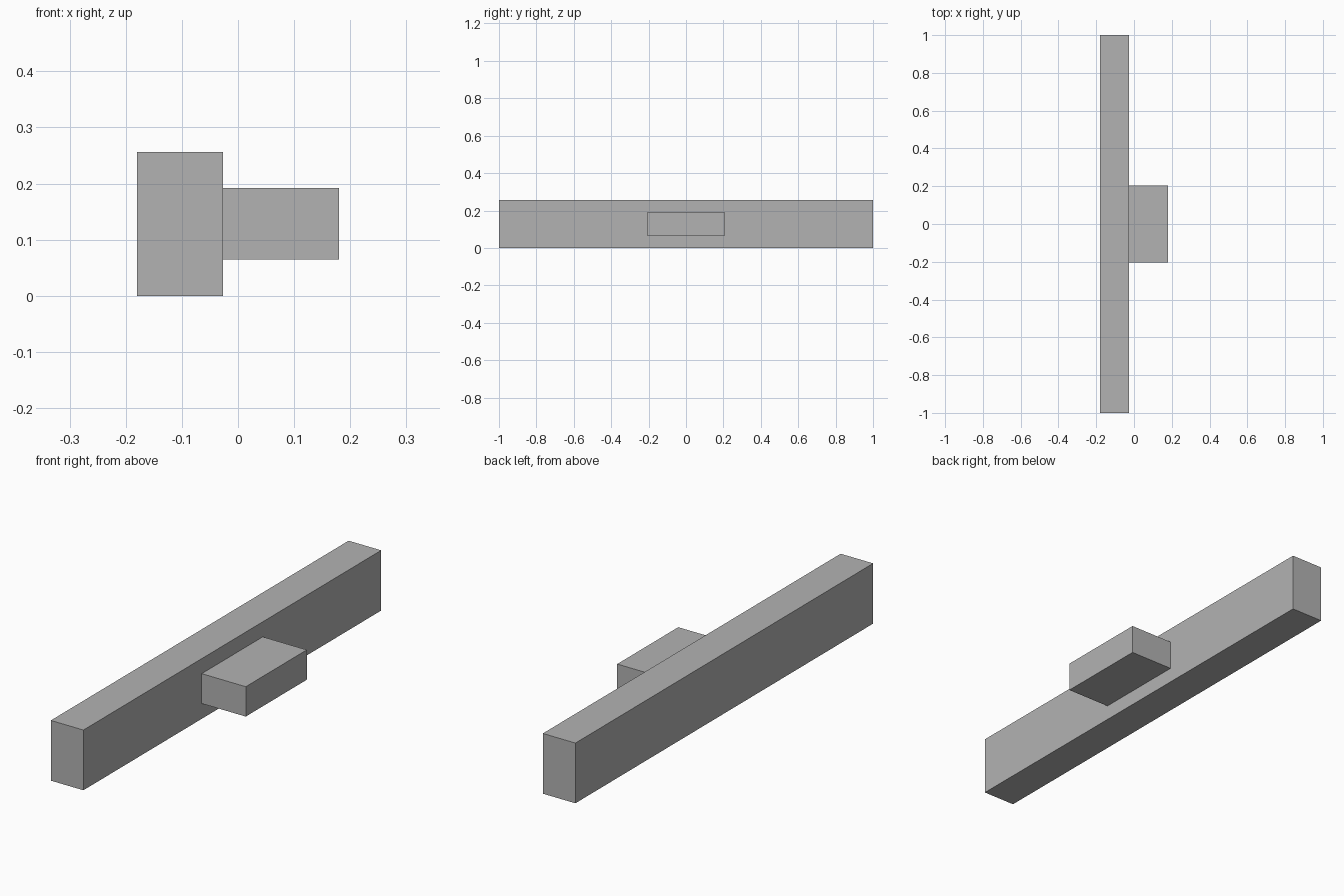
import bpy
from mathutils import Vector

# Remove the default object
cube = bpy.data.objects.get("Cube")
if cube:
    bpy.data.objects.remove(cube, do_unlink=True)

# Single plain grey
GREY = (0.45, 0.45, 0.45, 1.0)
grey = bpy.data.materials.new("plain grey")
grey.use_nodes = True
grey.diffuse_color = GREY
grey.node_tree.nodes["Principled BSDF"].inputs["Base Color"].default_value = GREY


def box(name, low, high):
    """Add a flat-shaded box spanning two opposite corners."""
    low, high = Vector(low), Vector(high)
    bpy.ops.mesh.primitive_cube_add(size=1, location=(low + high) / 2)
    obj = bpy.context.object
    obj.name = name
    obj.scale = high - low
    bpy.ops.object.transform_apply(location=False, rotation=False, scale=True)
    obj.data.materials.append(grey)
    return obj


# Long bar running front to back
box("long_bar", (-0.18, -1, 0), (-0.027, 1, 0.256))

# Small block centred on the bar's left face
box("side_block", (-0.027, -0.205, 0.065), (0.18, 0.205, 0.192))
